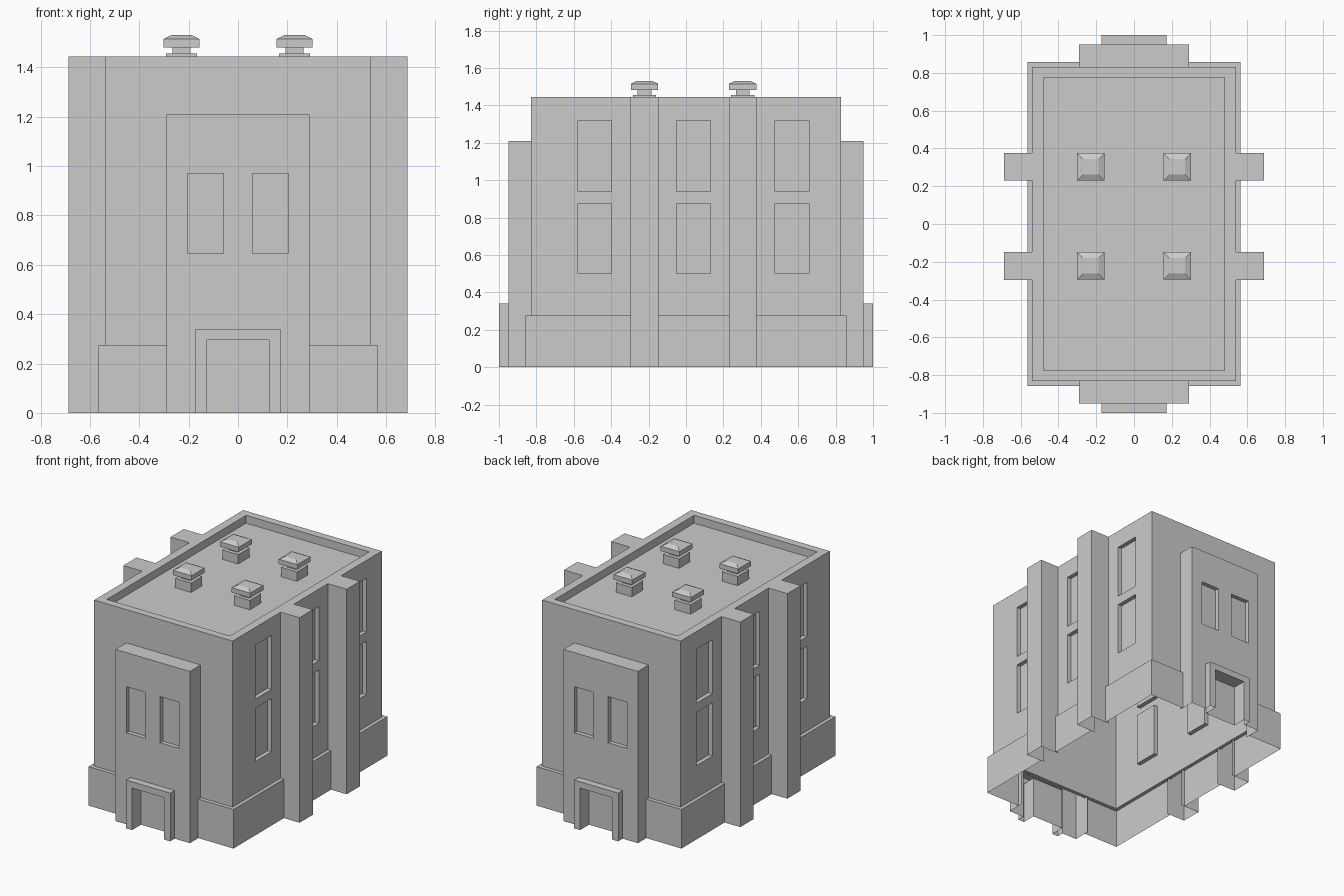
import bpy, bmesh, math
from mathutils import Matrix

if "Cube" in bpy.data.objects:
    bpy.data.objects.remove(bpy.data.objects["Cube"])

PLINTH_Z, TOP_Z = 0.275, 1.445
BX, BY = 0.54, 0.83          # body half sizes
PX, PY = 0.565, 0.857        # plinth half sizes
PIL_Y = (-0.222, 0.303)      # pilaster centres
PIL_W = 0.074                # pilaster half width


def link(name, bm):
    me = bpy.data.meshes.new(name)
    bm.to_mesh(me)
    bm.free()
    ob = bpy.data.objects.new(name, me)
    bpy.context.collection.objects.link(ob)
    return ob


def add_box(bm, x, y, z):
    m = Matrix.Translation([(a[0] + a[1]) / 2 for a in (x, y, z)])
    m = m @ Matrix.Diagonal([a[1] - a[0] for a in (x, y, z)] + [1])
    bmesh.ops.create_cube(bm, size=1, matrix=m)


def boxes(name, specs):
    bm = bmesh.new()
    for s in specs:
        add_box(bm, *s)
    return link(name, bm)


def boolean(ob, other, op):
    mod = ob.modifiers.new(op, 'BOOLEAN')
    mod.object, mod.operation, mod.solver = other, op, 'EXACT'
    dg = bpy.context.evaluated_depsgraph_get()
    me = bpy.data.meshes.new_from_object(ob.evaluated_get(dg))
    ob.modifiers.clear()
    ob.data = me
    bpy.data.objects.remove(other)


def open_side(ob, axis, value):
    """Remove the faces lying in the plane axis = value."""
    bm = bmesh.new()
    bm.from_mesh(ob.data)
    gone = [f for f in bm.faces
            if all(abs(v.co[axis] - value) < 1e-4 for v in f.verts)]
    bmesh.ops.delete(bm, geom=gone, context='FACES')
    bm.to_mesh(ob.data)
    bm.free()


# Main body: hollow block with sunken roof and side windows
body = boxes("body", [((-BX, BX), (-BY, BY), (PLINTH_Z, TOP_Z))])
cuts = [((-0.48, 0.48), (-0.775, 0.775), (1.39, 1.6))]
for s in (-1, 1):
    for y in (-0.488, 0.04, 0.567):
        for z in ((0.5, 0.875), (0.94, 1.32)):
            cuts.append((sorted((s * 0.51, s * 0.6)), (y - 0.09, y + 0.09), z))
boolean(body, boxes("body_cutter", cuts), 'DIFFERENCE')
open_side(body, 2, PLINTH_Z)

# Plinth: wall strips between the pilasters and porticos, plus a ledge
bm = bmesh.new()


def quad(*pts):
    bm.faces.new([bm.verts.new(p) for p in pts])


def strip(a, b):
    quad((*a, 0), (*b, 0), (*b, PLINTH_Z), (*a, PLINTH_Z))


ys = [-PY] + [y + d for y in PIL_Y for d in (-PIL_W, PIL_W)] + [PY]
for a, b in zip(ys[::2], ys[1::2]):
    strip((PX, a), (PX, b))
    strip((-PX, b), (-PX, a))
for a, b in ((-PX, -0.29), (0.29, PX)):
    strip((a, -PY), (b, -PY))
    strip((b, PY), (a, PY))
ring = [(-1, -1), (1, -1), (1, 1), (-1, 1)]
for (ax, ay), (bx, by) in zip(ring, ring[1:] + ring[:1]):
    quad((ax * PX, ay * PY, PLINTH_Z), (bx * PX, by * PY, PLINTH_Z),
         (bx * BX, by * BY, PLINTH_Z), (ax * BX, ay * BY, PLINTH_Z))
bmesh.ops.remove_doubles(bm, verts=bm.verts, dist=1e-4)
link("plinth", bm)

# Side pilasters
for s, side in ((-1, "left"), (1, "right")):
    for i, y in enumerate(PIL_Y):
        p = boxes(f"pilaster_{side}_{i + 1}",
                  [(sorted((s * BX, s * 0.687)), (y - PIL_W, y + PIL_W), (0, TOP_Z))])
        open_side(p, 2, 0)
        open_side(p, 0, s * BX)

# Portico with door surround, doorway and two windows; copied to the back
portico = boxes("front_portico", [((-0.29, 0.29), (-0.95, -BY), (0, 1.21))])
boolean(portico, boxes("surround", [((-0.172, 0.172), (-1, -0.94), (0, 0.34))]), 'UNION')
cuts = [((-0.125, 0.125), (-1.1, -0.90), (-0.1, 0.295))]
for x in (-0.131, 0.131):
    cuts.append(((x - 0.073, x + 0.073), (-1.1, -0.92), (0.645, 0.97)))
boolean(portico, boxes("portico_cutter", cuts), 'DIFFERENCE')
open_side(portico, 2, 0)
open_side(portico, 1, -BY)
back = portico.copy()
back.data = portico.data.copy()
back.name = "back_portico"
back.rotation_euler.z = math.pi
bpy.context.collection.objects.link(back)

# Roof vents: base, neck and tapered cap
n = 0
for x in (-0.229, 0.229):
    for y in PIL_Y:
        n += 1
        bm = bmesh.new()
        loops = []
        for r, z in ((0.062, 1.39), (0.062, 1.456), (0.037, 1.456), (0.037, 1.481),
                     (0.073, 1.481), (0.073, 1.515), (0.041, 1.531)):
            loops.append([bm.verts.new((x + a * r, y + b * r, z)) for a, b in ring])
        for lo, hi in zip(loops, loops[1:]):
            for i in range(4):
                j = (i + 1) % 4
                bm.faces.new((lo[i], lo[j], hi[j], hi[i]))
        bm.faces.new(loops[-1])
        link(f"roof_vent_{n}", bm)
